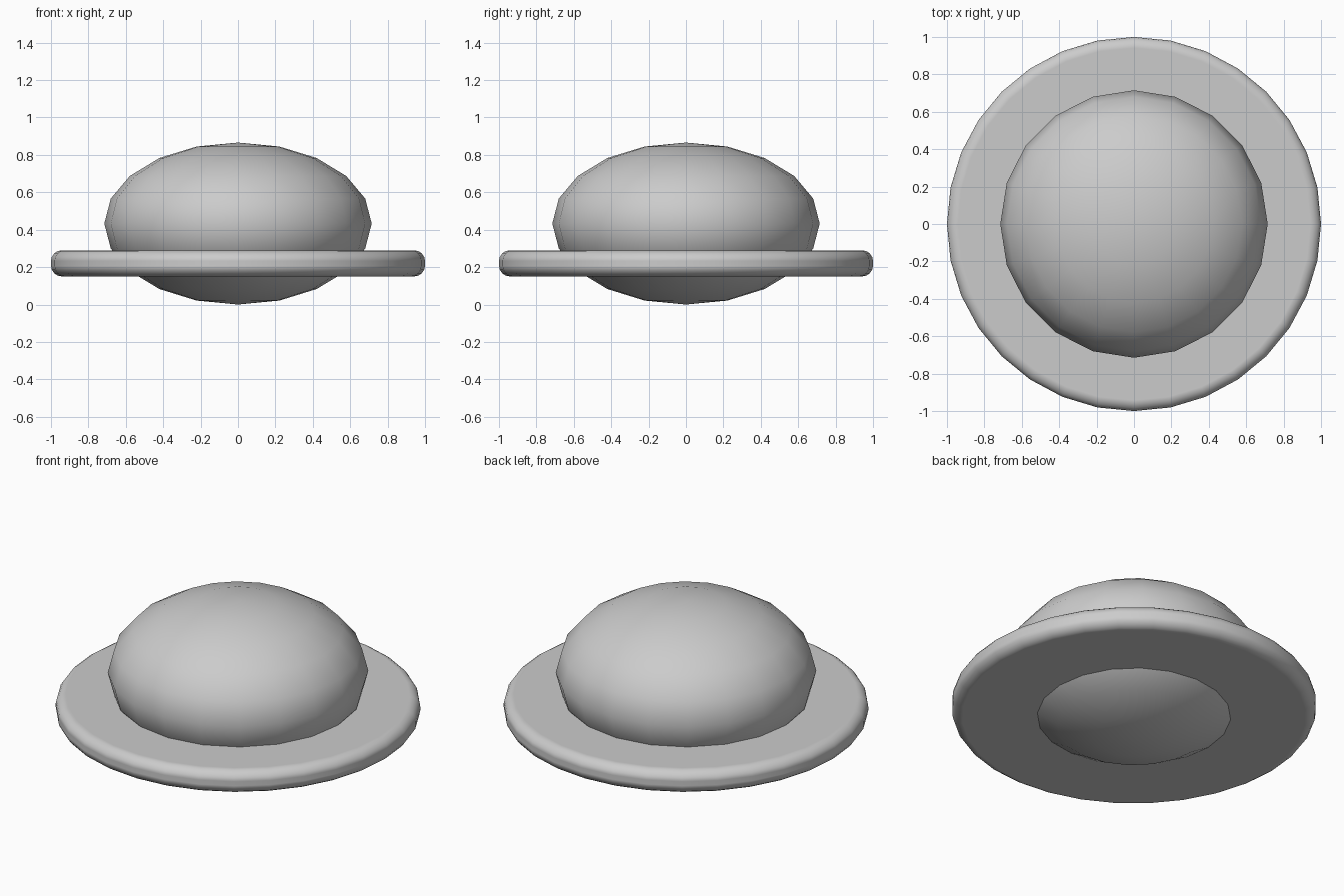
import bpy
import math

if "Cube" in bpy.data.objects:
    bpy.data.objects.remove(bpy.data.objects["Cube"])

# Domed crown: flattened ellipsoid with 20 segments, poking below the brim
bpy.ops.mesh.primitive_uv_sphere_add(segments=20, ring_count=10, radius=1,
                                     location=(0, 0, 0.433))
crown = bpy.context.object
crown.name = "crown"
crown.scale = (0.715, 0.715, 0.433)
bpy.ops.object.transform_apply(location=False, rotation=False, scale=True)
bpy.ops.object.shade_smooth()

# Round flat brim with a softened edge
bpy.ops.mesh.primitive_cylinder_add(vertices=32, radius=1, depth=0.14,
                                    location=(0, 0, 0.22))
brim = bpy.context.object
brim.name = "brim"
bpy.ops.object.shade_smooth()
bevel = brim.modifiers.new("rounded_edge", 'BEVEL')
bevel.width = 0.058
bevel.segments = 4
bevel.limit_method = 'ANGLE'
bevel.angle_limit = math.radians(40)
bevel.harden_normals = True
